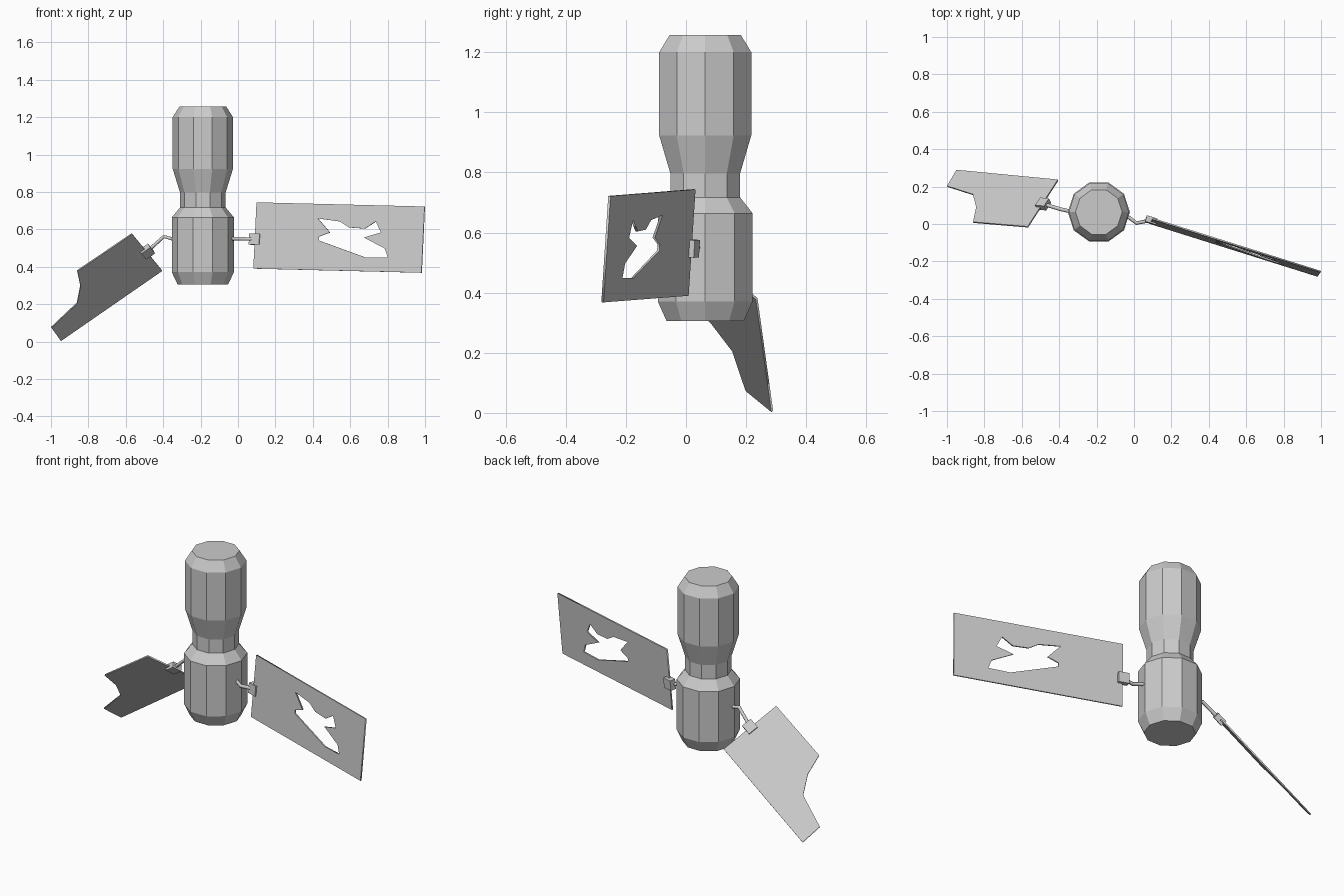
import bpy, bmesh, math
from mathutils import Vector, Matrix

if "Cube" in bpy.data.objects:
    bpy.data.objects.remove(bpy.data.objects["Cube"])


def add_mesh(name, mesh, matrix=None):
    obj = bpy.data.objects.new(name, mesh)
    bpy.context.collection.objects.link(obj)
    if matrix:
        obj.matrix_world = matrix
    return obj


def curve_to_mesh(name, curve, matrix=None):
    tmp = add_mesh(name + "_tmp", curve)
    dg = bpy.context.evaluated_depsgraph_get()
    mesh = bpy.data.meshes.new_from_object(tmp.evaluated_get(dg))
    bpy.data.objects.remove(tmp)
    return add_mesh(name, mesh, matrix)


def add_spline(curve, pts, cyclic):
    sp = curve.splines.new('POLY')
    sp.points.add(len(pts) - 1)
    for p, co in zip(sp.points, pts):
        p.co = (*co, 1)
    sp.use_cyclic_u = cyclic


def frame(pts):
    """Plane frame: x along the first edge, z along the normal."""
    a, b, c = (Vector(p) for p in pts[:3])
    ex = (b - a).normalized()
    n = ex.cross(c - b).normalized()
    ey = n.cross(ex)
    return Matrix.Translation(a) @ Matrix((ex, ey, n)).transposed().to_4x4()


def panel(name, pts, hole=None):
    m = frame(pts)
    inv, o, n = m.inverted(), m.translation, m.col[2].xyz
    loops = [[Vector(p) for p in pts]]
    if hole:  # (x, z) points dropped onto the panel plane
        loops.append([Vector((x, o.y - (n.x * (x - o.x) + n.z * (z - o.z)) / n.y, z))
                      for x, z in hole])
    cu = bpy.data.curves.new(name, 'CURVE')
    cu.dimensions, cu.fill_mode, cu.extrude = '2D', 'BOTH', 0.004
    for loop in loops:
        add_spline(cu, [(*(inv @ p).xy, 0) for p in loop], True)
    curve_to_mesh(name, cu, m)
    return m


def bracket(name, centre, m):
    bm = bmesh.new()
    bmesh.ops.create_cube(bm, size=1, matrix=Matrix.Diagonal((0.058, 0.058, 0.034, 1)))
    me = bpy.data.meshes.new(name)
    bm.to_mesh(me)
    bm.free()
    add_mesh(name, me, Matrix.Translation(centre) @ m.to_3x3().to_4x4())


def arm(name, pts):
    cu = bpy.data.curves.new(name, 'CURVE')
    cu.dimensions, cu.bevel_depth, cu.bevel_resolution = '3D', 0.01, 1
    cu.use_fill_caps = True
    add_spline(cu, pts, False)
    curve_to_mesh(name, cu)


# ten-sided body turned from a profile (radius, height)
profile = [(0.135, 0.305), (0.166, 0.371), (0.166, 0.664), (0.122, 0.717),
           (0.122, 0.797), (0.161, 0.923), (0.161, 1.2), (0.125, 1.257)]
N = 10
bm = bmesh.new()
rings = [[bm.verts.new((-0.188 + r * math.cos(math.tau * i / N),
                        0.064 + r * math.sin(math.tau * i / N), z))
          for i in range(N)] for r, z in profile]
for lo, hi in zip(rings, rings[1:]):
    for i in range(N):
        j = (i + 1) % N
        bm.faces.new((lo[i], lo[j], hi[j], hi[i]))
bm.faces.new(rings[0][::-1])
bm.faces.new(rings[-1])
body = bpy.data.meshes.new("body")
bm.to_mesh(body)
bm.free()
add_mesh("body", body)

# right panel with a torn hole, its bracket and arm
m = panel("right_panel",
          [(0.10, 0.028, 0.744), (0.083, 0.005, 0.39), (0.982, -0.278, 0.368), (0.998, -0.257, 0.722)],
          [(0.428, 0.658), (0.545, 0.642), (0.594, 0.61), (0.679, 0.604), (0.738, 0.642),
           (0.765, 0.583), (0.674, 0.556), (0.786, 0.497), (0.802, 0.449), (0.684, 0.449),
           (0.433, 0.54), (0.433, 0.561), (0.492, 0.583)])
bracket("right_bracket", (0.091, 0.02, 0.547), m)
arm("right_arm", [(-0.06, 0.06, 0.55), (0.013, 0.005, 0.55), (0.091, 0.02, 0.547)])

# left panel, broken off at its outer end
m = panel("left_panel",
          [(-0.567, -0.016, 0.577), (-0.406, 0.235, 0.38), (-0.948, 0.287, 0.005),
           (-0.998, 0.2, 0.075), (-0.857, 0.15, 0.2), (-0.841, 0.085, 0.294), (-0.86, 0.01, 0.38)])
bracket("left_bracket", (-0.486, 0.107, 0.481), m)
arm("left_arm", [(-0.33, 0.065, 0.542), (-0.396, 0.08, 0.562), (-0.486, 0.107, 0.481)])
